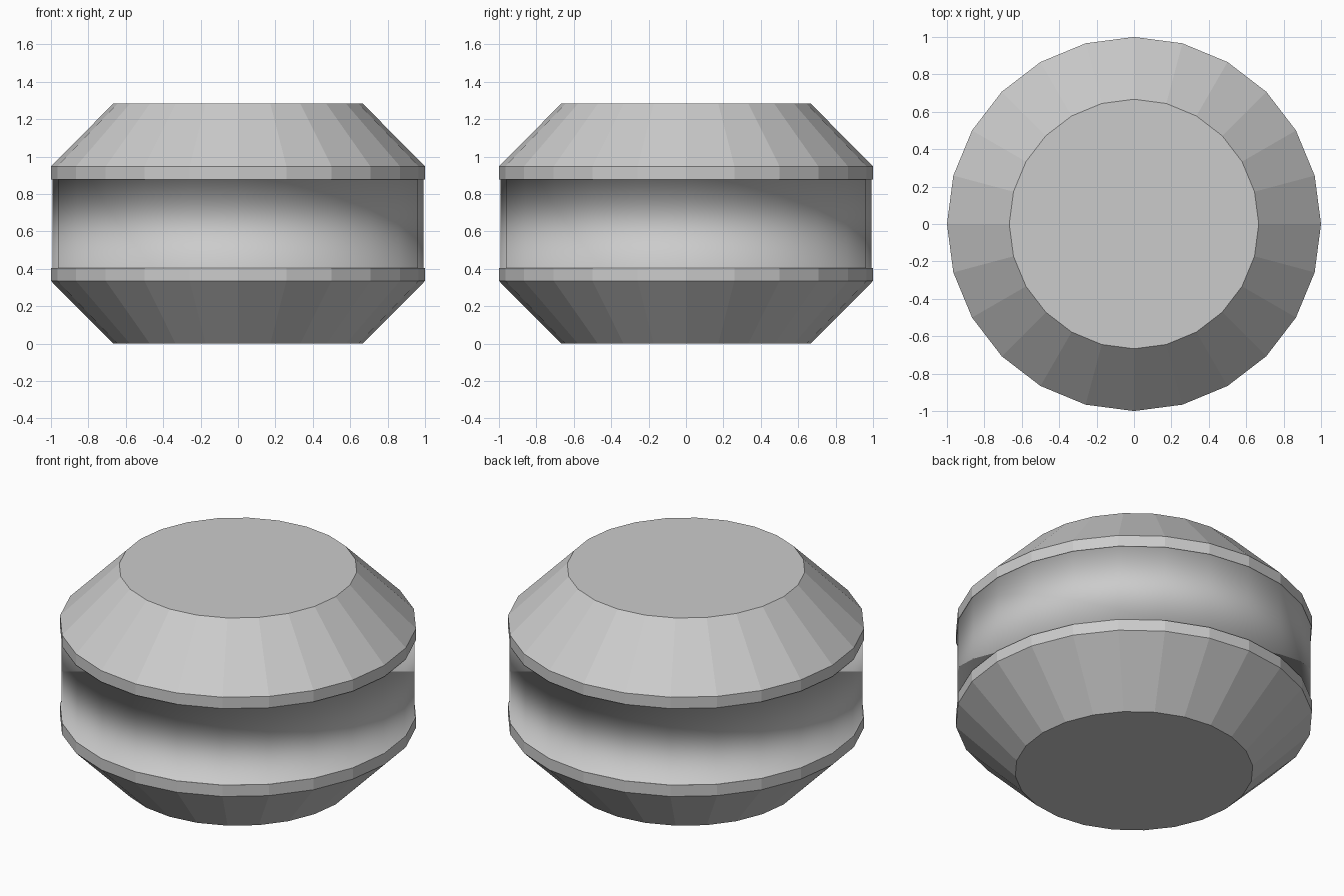
import bpy, bmesh, math

if "Cube" in bpy.data.objects:
    bpy.data.objects.remove(bpy.data.objects["Cube"])

SIDES = 24
# (radius, height) from bottom to top; the band sits in a very shallow recess
PROFILE = [(0.667, 0), (1, 0.335), (1, 0.405), (0.993, 0.405),
           (0.993, 0.878), (1, 0.878), (1, 0.948), (0.667, 1.283)]
SMOOTH_ROWS = {2, 3, 4}          # recess ledges and wall

bm = bmesh.new()

# Lathe the profile into rings
rings = []
for r, z in PROFILE:
    rings.append([bm.verts.new((r * math.cos(math.tau * i / SIDES),
                                r * math.sin(math.tau * i / SIDES), z))
                  for i in range(SIDES)])

# Side walls: faceted chamfers and rims, smooth label band
for row, (low, high) in enumerate(zip(rings, rings[1:])):
    for i in range(SIDES):
        j = (i + 1) % SIDES
        face = bm.faces.new((low[i], low[j], high[j], high[i]))
        face.smooth = row in SMOOTH_ROWS

# Flat end caps
bm.faces.new(rings[0][::-1])
bm.faces.new(rings[-1])

mesh = bpy.data.meshes.new("chamfered_drum")
bm.to_mesh(mesh)
bm.free()
drum = bpy.data.objects.new("chamfered_drum", mesh)
bpy.context.collection.objects.link(drum)
